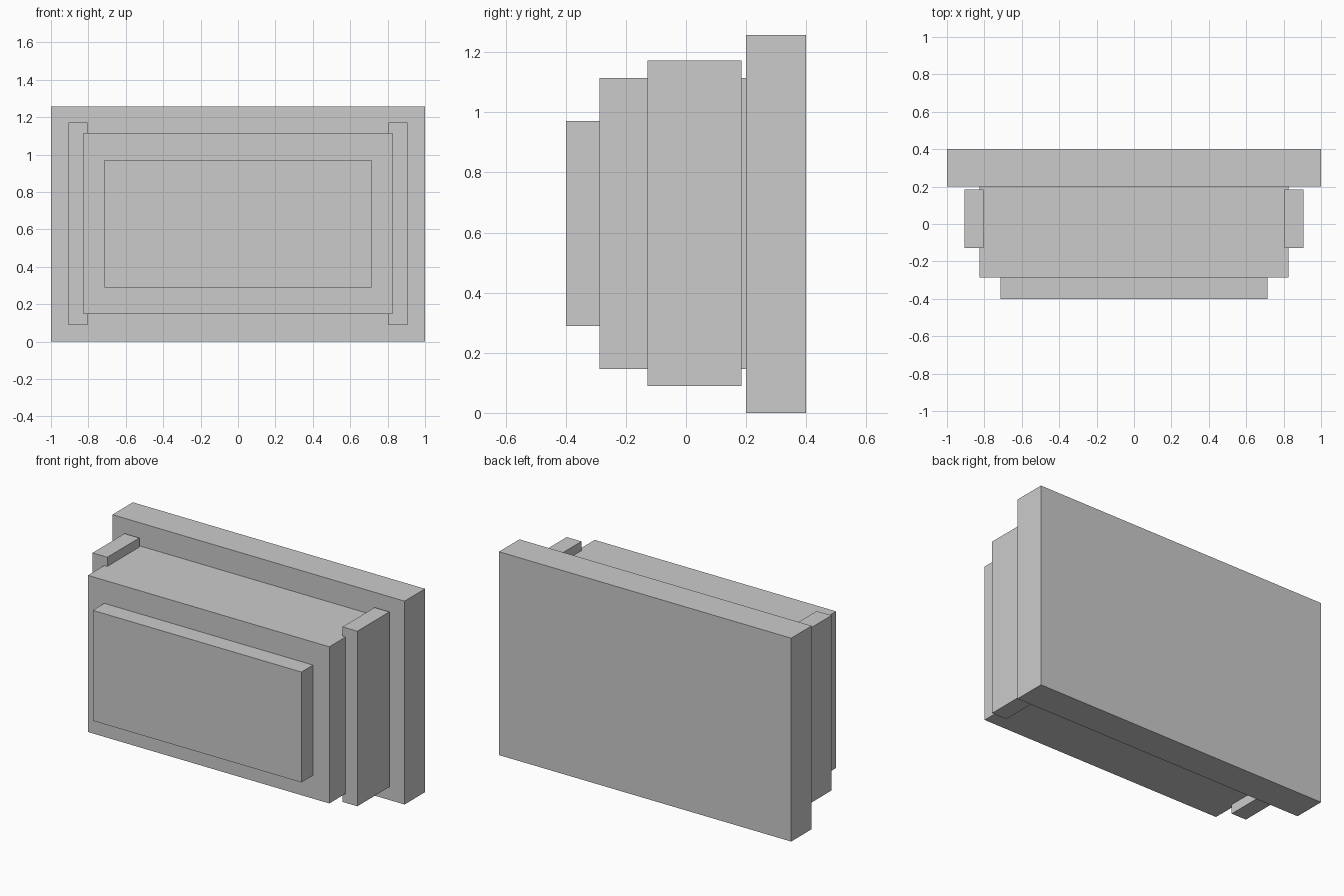
import bpy

if "Cube" in bpy.data.objects:
    bpy.data.objects.remove(bpy.data.objects["Cube"])

grey = bpy.data.materials.new("light_grey")
grey.diffuse_color = (0.6, 0.6, 0.6, 1)
grey.use_nodes = True
grey.node_tree.nodes["Principled BSDF"].inputs["Base Color"].default_value = grey.diffuse_color


def box(name, x, y, z):
    """Axis-aligned box from (min, max) ranges."""
    ranges = (x, y, z)
    bpy.ops.mesh.primitive_cube_add(size=1, location=[(a + b) / 2 for a, b in ranges])
    ob = bpy.context.object
    ob.name = name
    ob.scale = [b - a for a, b in ranges]
    bpy.ops.object.transform_apply(location=False, rotation=False, scale=True)
    ob.data.materials.append(grey)
    return ob


# Large slab at the back
box("back_plate", (-1, 1), (0.2, 0.4), (0, 1.258))

# Main block in front of the slab
box("main_body", (-0.826, 0.826), (-0.287, 0.2), (0.146, 1.115))

# Raised panel on the front
box("front_panel", (-0.714, 0.714), (-0.4, -0.287), (0.289, 0.972))

# Upright rails let into both sides of the main block
for side, name in ((-1, "left_side_rail"), (1, "right_side_rail")):
    box(name, sorted((side * 0.805, side * 0.906)), (-0.128, 0.185), (0.089, 1.172))
